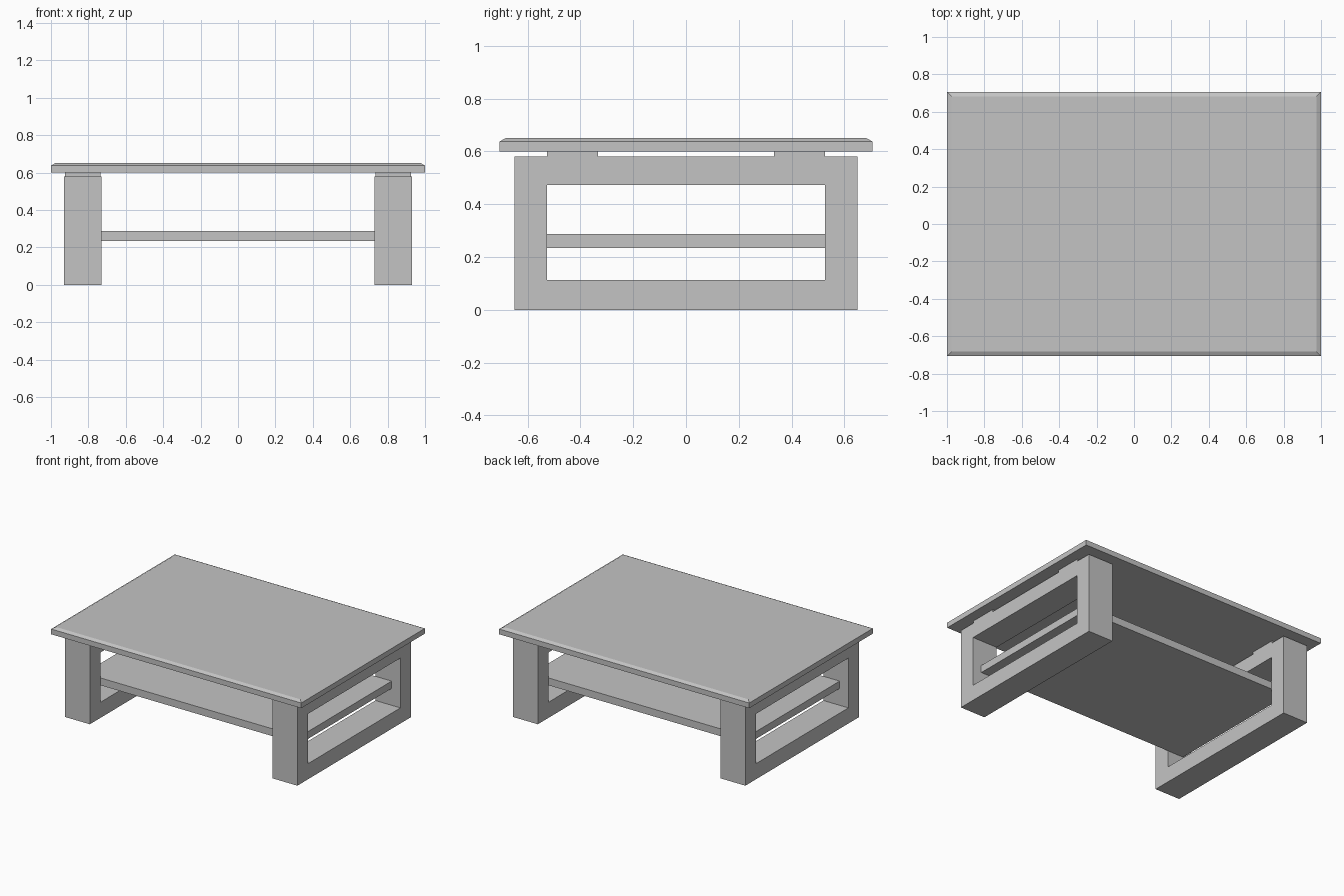
import bpy
import bmesh

cube = bpy.data.objects.get("Cube")
if cube:
    bpy.data.objects.remove(cube, do_unlink=True)

grey = bpy.data.materials.new("plain_grey")
grey.use_nodes = True
colour = (0.55, 0.55, 0.55, 1)
grey.diffuse_color = colour
grey.node_tree.nodes["Principled BSDF"].inputs["Base Color"].default_value = colour


def finish(name, bm):
    """Turn a bmesh into a named grey object."""
    bmesh.ops.recalc_face_normals(bm, faces=bm.faces)
    mesh = bpy.data.meshes.new(name)
    bm.to_mesh(mesh)
    bm.free()
    mesh.materials.append(grey)
    obj = bpy.data.objects.new(name, mesh)
    bpy.context.collection.objects.link(obj)
    return obj


def box(bm, low, high):
    """Add an axis-aligned box and return its vertices."""
    verts = bmesh.ops.create_cube(bm, size=1)["verts"]
    for v in verts:
        for i in range(3):
            v.co[i] = high[i] if v.co[i] > 0 else low[i]
    return verts


def rectangle(bm, x, half_y, low, high):
    corners = [(-half_y, low), (half_y, low), (half_y, high), (-half_y, high)]
    return [bm.verts.new((x, y, z)) for y, z in corners]


# Tabletop with a shallow chamfer round the upper edge
SIDE_X, SIDE_Y, CHAMFER = 1.0, 0.706, 0.023
bm = bmesh.new()
box(bm, (-SIDE_X, -SIDE_Y, 0.60), (SIDE_X, SIDE_Y, 0.638))
bm.faces.ensure_lookup_table()
top = max(bm.faces, key=lambda f: f.calc_center_median().z)
rim = bmesh.ops.extrude_face_region(bm, geom=[top])["geom"]
bmesh.ops.delete(bm, geom=[top], context="FACES_ONLY")
for v in (g for g in rim if isinstance(g, bmesh.types.BMVert)):
    v.co.x -= CHAMFER if v.co.x > 0 else -CHAMFER
    v.co.y -= CHAMFER if v.co.y > 0 else -CHAMFER
    v.co.z = 0.65
finish("tabletop", bm)

# Shelf resting between the two leg frames
bm = bmesh.new()
box(bm, (-0.86, -0.527, 0.235), (0.86, 0.527, 0.288))
finish("shelf", bm)

for side, s in (("left", 1), ("right", -1)):
    # Leg frame: rectangular ring extruded along x
    bm = bmesh.new()
    outer = rectangle(bm, s * 0.73, 0.65, 0, 0.58)
    inner = rectangle(bm, s * 0.73, 0.527, 0.113, 0.473)
    ring = []
    for i in range(4):
        j = (i + 1) % 4
        ring.append(bm.faces.new((outer[i], outer[j], inner[j], inner[i])))
    new = bmesh.ops.extrude_face_region(bm, geom=ring, use_keep_orig=True)["geom"]
    moved = [g for g in new if isinstance(g, bmesh.types.BMVert)]
    bmesh.ops.translate(bm, verts=moved, vec=(s * 0.20, 0, 0))
    finish(side + "_leg_frame", bm)

    # Spacer pads between the frame and the tabletop
    for end, e in (("front", -1), ("back", 1)):
        bm = bmesh.new()
        xs = sorted((s * 0.735, s * 0.925))
        ys = sorted((e * 0.333, e * 0.527))
        box(bm, (xs[0], ys[0], 0.58), (xs[1], ys[1], 0.60))
        finish(f"{side}_{end}_spacer", bm)
